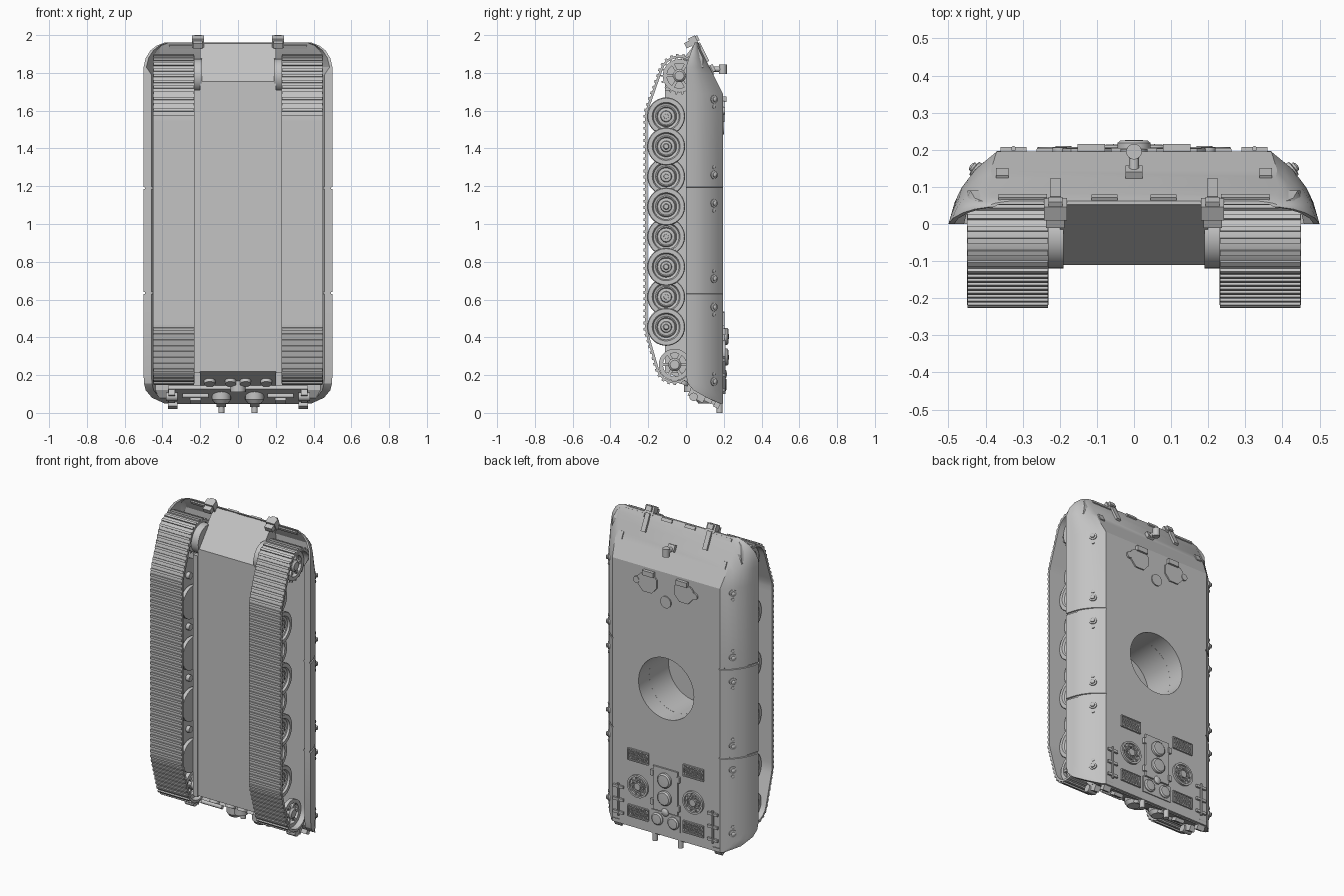
import bpy, bmesh, math
from mathutils import Vector, Matrix, Euler, geometry

if "Cube" in bpy.data.objects:
    bpy.data.objects.remove(bpy.data.objects["Cube"])

mat = bpy.data.materials.new("plain_grey")
mat.use_nodes = True
GREY = (0.55, 0.55, 0.55, 1)
mat.diffuse_color = GREY
mat.node_tree.nodes["Principled BSDF"].inputs["Base Color"].default_value = GREY

X, Y, Z = Vector((1, 0, 0)), Vector((0, 1, 0)), Vector((0, 0, 1))


def smooth(ob, angle):
    bpy.ops.object.select_all(action='DESELECT')
    ob.select_set(True)
    bpy.context.view_layer.objects.active = ob
    bpy.ops.object.shade_smooth_by_angle(angle=math.radians(angle))


def finish(bm, name, angle=35):
    bmesh.ops.recalc_face_normals(bm, faces=bm.faces)
    me = bpy.data.meshes.new(name)
    bm.to_mesh(me)
    bm.free()
    ob = bpy.data.objects.new(name, me)
    bpy.context.collection.objects.link(ob)
    me.materials.append(mat)
    if angle:
        smooth(ob, angle)
    return ob


def box(bm, c, size, tilt=0, spin=0):
    m = Matrix.LocRotScale(Vector(c), Euler((tilt, spin, 0)), Vector(size))
    bmesh.ops.create_cube(bm, size=1, matrix=m)


def lathe(bm, c, axis, profile, n=32):
    """Revolve (radius, height) points about an axis through c."""
    q = axis.to_track_quat('Z', 'Y')
    rings = []
    for r, h in profile:
        if r == 0:
            rings.append([bm.verts.new(Vector(c) + q @ Vector((0, 0, h)))] * n)
        else:
            rings.append([bm.verts.new(Vector(c) + q @ Vector((
                r * math.cos(math.tau * i / n), r * math.sin(math.tau * i / n), h))) for i in range(n)])
    for a, b in zip(rings, rings[1:]):
        for i in range(n):
            j = (i + 1) % n
            vs = list(dict.fromkeys((a[i], a[j], b[j], b[i])))
            if len(vs) > 2:
                bm.faces.new(vs)


def cyl(bm, c, axis, r, lo, hi, n=24):
    lathe(bm, c, axis, [(0, lo), (r, lo), (r, hi), (0, hi)], n)


def ring(bm, c, axis, r0, r1, h, n=32):
    lathe(bm, c, axis, [(r0, -h), (r1, -h), (r1, h), (r0, h), (r0, -h)], n)


def prism(bm, pts, lo, hi, place):
    a = [bm.verts.new(place(p, q, lo)) for p, q in pts]
    b = [bm.verts.new(place(p, q, hi)) for p, q in pts]
    bm.faces.new(a)
    bm.faces.new(b[::-1])
    for i in range(len(a)):
        j = (i + 1) % len(a)
        bm.faces.new((a[i], a[j], b[j], b[i]))


# upper hull: one side curve, lofted along z and trimmed at nose and tail
CURVE = [(0, .5), (.06, .483), (.1, .463), (.15, .425), (.195, .37)]


def half_width(y):
    for (y0, x0), (y1, x1) in zip(CURVE, CURVE[1:]):
        if y <= y1:
            return x0 + (x1 - x0) * (y - y0) / (y1 - y0)
    return CURVE[-1][1]


sections = [(.05, .195, .18, 1), (.08, .195, .11, 1), (.12, .195, .04, 1),
            (.155, .195, .01, 1), (.2, .195, 0, 1)]
for seam in (.635, 1.19):
    sections += [(seam - .006, .195, 0, 1), (seam - .004, .195, 0, .985),
                 (seam + .004, .195, 0, .985), (seam + .006, .195, 0, 1)]
sections += [(1.69, .195, 0, 1), (1.79, .145, 0, 1), (1.83, .125, 0, 1), (1.88, .1, .015, .985),
             (1.92, .08, .03, .94), (1.945, .07, .04, .88), (1.96, .062, .046, .8)]
bm = bmesh.new()
loops = []
for z, t, b, s in sections:
    f = min(max(.09, b + .003), t - .01)
    lip = .042 if z < 1.8 else .015
    soft = .14 * min(max((z - 1.69) / .14, 0), 1)
    half = []
    for k in range(9):
        y = t + (b - t) * k / 8
        half.append((half_width(y) * s * (1 - soft * (1 - k / 8) ** 3), y))
    half += [(half_width(b) * s - lip, b), (half_width(f) * s - max(lip - .01, .02), f)]
    outline = half + [(-x, y) for x, y in reversed(half)]
    loops.append([bm.verts.new((x, y, z)) for x, y in outline])
for a, b in zip(loops, loops[1:]):
    for i in range(len(a)):
        j = (i + 1) % len(a)
        bm.faces.new((a[i], a[j], b[j], b[i]))
bm.faces.new(loops[0])
bm.faces.new(loops[-1])
upper_hull = finish(bm, "upper_hull", 0)

# lower hull tub
bm = bmesh.new()
side = [(-.11, .22), (-.11, 1.755), (.05, 1.955), (.062, 1.94), (.0895, 1.86), (.0895, .12)]
prism(bm, side, -.2, .2, lambda y, z, x: Vector((x, y, z)))
tub = finish(bm, "lower_hull", 0)

# turret ring opening
bm = bmesh.new()
cyl(bm, (0, 0, .97), Y, .19, -.1, .3, 64)
cutter = finish(bm, "ring_cutter", 0)
cutter.hide_render = True
for ob in (upper_hull, tub):
    mod = ob.modifiers.new("ring_opening", 'BOOLEAN')
    mod.operation, mod.solver, mod.object = 'DIFFERENCE', 'EXACT', cutter
    bpy.context.view_layer.objects.active = ob
    bpy.ops.object.modifier_apply(modifier=mod.name)
    smooth(ob, 25)
bpy.data.objects.remove(cutter)

bm = bmesh.new()
for s in (-1, 1):
    box(bm, (s * .2165, -.005, .96), (.032, .21, 1.5))
    cyl(bm, (s * .215, -.03, 1.785), X, .09, -.025, .025, 32)
finish(bm, "side_walls_and_final_drives")

# track path: tight loop around the end wheels
IDLER, SPROCKET = (-.06, .255), (-.035, 1.785)
WHEEL_Z = [.455 + .1593 * i for i in range(8)]
cloud = []
for (cy, cz), r in ((IDLER, .1), (SPROCKET, .108), ((-.105, WHEEL_Z[0]), .113), ((-.105, WHEEL_Z[7]), .113)):
    for i in range(64):
        a = math.tau * i / 64
        cloud.append(Vector((cy + r * math.cos(a), cz + r * math.sin(a))))
hull = [cloud[i] for i in geometry.convex_hull_2d(cloud)]
lengths = [(hull[(i + 1) % len(hull)] - p).length for i, p in enumerate(hull)]
LINKS = 116


def along(d):
    d %= sum(lengths)
    for i, seg in enumerate(lengths):
        if d <= seg:
            return hull[i].lerp(hull[(i + 1) % len(hull)], d / seg)
        d -= seg
    return hull[0]


step = sum(lengths) / LINKS
mid = sum(hull, Vector((0, 0))) / len(hull)
path = []
for i in range(LINKS):
    p = along(i * step)
    t = (along((i + .5) * step) - along((i - .5) * step)).normalized()
    n = Vector((t.y, -t.x))
    path.append((p, t, n if n.dot(p - mid) > 0 else -n))

wheel = [(0, .022), (.012, .022), (.016, .014), (.027, .012), (.03, .002), (.045, 0), (.05, .006),
         (.056, -.002), (.068, .002), (.074, .014), (.096, .014), (.1, .01), (.1, -.012), (.07, -.014), (0, -.014)]
for s, label in ((-1, "right"), (1, "left")):
    bm = bmesh.new()
    strips = []
    for p, t, n in path:
        q = p - n * .013
        strips.append([bm.verts.new((s * x, v.x, v.y)) for x, v in ((.23, p), (.45, p), (.45, q), (.23, q))])
        c = p + n * .003
        box(bm, (s * .34, c.x, c.y), (.216, .014, .009), math.atan2(t.y, t.x))
    for i, a in enumerate(strips):
        b = strips[(i + 1) % LINKS]
        for k in range(4):
            bm.faces.new((a[k], a[(k + 1) % 4], b[(k + 1) % 4], b[k]))
    finish(bm, label + "_track", 25)

    # interleaved road wheels, set in from the track edge
    bm = bmesh.new()
    for i, z in enumerate(WHEEL_Z):
        for x in ((.365, .25) if i % 2 == 0 else (.33, .287)):
            lathe(bm, (s * x, -.105, z), X * s, wheel, 36)
        cyl(bm, (s * .3, -.105, z), X * s, .02, -.05, .05, 12)
    finish(bm, label + "_road_wheels")

    # spoked end wheels, the front pair toothed
    bm = bmesh.new()
    for (cy, cz), r in ((IDLER, .084), (SPROCKET, .088)):
        for x in (.275, .405):
            ring(bm, (s * x, cy, cz), X, r - .022, r, .012, 36)
            lathe(bm, (s * x, cy, cz), X * s, [(0, -.015), (.034, -.015), (.034, .012), (.024, .022), (0, .022)])
            for k in range(6):
                a = math.tau * k / 6
                box(bm, (s * x, cy + .045 * math.cos(a), cz + .045 * math.sin(a)), (.016, .06, .016), a)
            if cz > 1:
                for k in range(18):
                    a = math.tau * k / 18
                    box(bm, (s * x, cy + r * math.cos(a), cz + r * math.sin(a)), (.014, .024, .01), a)
        cyl(bm, (s * .3, cy, cz), X * s, .03, -.06, .1)
    finish(bm, label + "_end_wheels")

    # skirt bolts
    bm = bmesh.new()
    out = Vector((s * .78, .62, 0))
    for z, dz in ((1.66, -.04), (1.26, .04), (1.11, -.04), (.71, .04), (.56, -.04), (.165, .04)):
        lathe(bm, (s * .427, .148, z), out, [(.022, -.005), (.022, .004), (.013, .006), (.013, .012), (.008, .016), (0, .017)], 16)
        lathe(bm, (s * .427, .148, z + dz), out, [(.01, -.005), (.01, .003), (0, .007)], 12)
    finish(bm, label + "_skirt_bolts")

# nose fittings: tow hooks, straps, edge plates, lamp
bm = bmesh.new()
SLOPE = math.atan2(.5, 1)
for s in (-1, 1):
    box(bm, (s * .212, .04, 1.965), (.062, .04, .055), SLOPE)
    box(bm, (s * .212, .052, 1.98), (.038, .03, .03), SLOPE)
    box(bm, (s * .212, .01, 1.95), (.05, .03, .03), SLOPE)
    box(bm, (s * .212, .092, 1.91), (.03, .014, .11), SLOPE)
    box(bm, (s * .355, .136, 1.812), (.034, .01, .045), SLOPE)
    box(bm, (s * .08, .062, 1.945), (.07, .03, .02), SLOPE)
    box(bm, (s * .3, .066, 1.94), (.13, .022, .02), SLOPE)
finish(bm, "tow_hooks_and_nose_plates")
bm = bmesh.new()
box(bm, (0, .14, 1.825), (.045, .02, .04), SLOPE)
cyl(bm, (0, .12, 1.82), Y, .014, 0, .07, 12)
cyl(bm, (0, .195, 1.82), Z, .021, -.025, .025)
finish(bm, "nose_lamp")

# crew hatches and vent
bm = bmesh.new()
lid = [(-.065, .03), (-.045, .05), (.045, .05), (.065, .03), (.075, -.01), (.03, -.06), (-.03, -.06), (-.065, -.02)]
for s in (-1, 1):
    prism(bm, [(s * .125 + s * x, 1.6 + z) for x, z in lid], .19, .203, lambda x, z, y: Vector((x, y, z)))
    box(bm, (s * .115, .203, 1.66), (.075, .024, .03))
    cyl(bm, (s * .2, .19, 1.6), Y, .02, 0, .016)
cyl(bm, (0, .19, 1.51), Y, .036, 0, .012, 32)
finish(bm, "crew_hatches_and_vent")

# engine deck: centre plate, caps, fans, grilles
bm = bmesh.new()
box(bm, (0, .195, .34), (.17, .02, .27))
box(bm, (0, .194, .15), (.2, .014, .1))
for x, z, r, y in ((0, .405, .045, .2), (0, .295, .045, .2), (.055, .15, .038, .188), (-.055, .15, .038, .188), (0, .205, .024, .19)):
    lathe(bm, (x, y, z), Y, [(r, 0), (r, .018), (r - .008, .025), (0, .027)])
for s in (-1, 1):
    for z in (.25, .43):
        box(bm, (s * .09, .2, z), (.02, .02, .035))
    c = (s * .19, .198, .315)
    ring(bm, c, Y, .058, .07, .01)
    ring(bm, c, Y, .036, .042, .006)
    cyl(bm, c, Y, .022, -.005, .012)
    for k in range(10):
        a = math.tau * k / 10
        box(bm, (c[0] + .04 * math.cos(a), .198, c[2] + .04 * math.sin(a)), (.045, .008, .006), 0, -a)
    for z in (.5, .15):
        for d in (-1, 1):
            box(bm, (s * .19, .198, z + d * .034), (.14, .014, .006))
            box(bm, (s * .19 + d * .068, .198, z), (.006, .014, .07))
            for k in range(7):
                box(bm, (s * .19 + (k - 3) * .0175, .198, z), (.005, .008, .076), 0, d * .5)
    # tool rods along the deck edge
    cyl(bm, (s * .325, .203, .2), Z, .007, -.1, .1, 10)
    for z in (.12, .2, .28):
        box(bm, (s * .325, .199, z), (.07, .016, .016))
finish(bm, "engine_deck")

# tail plate with exhausts, brackets and hooks
bm = bmesh.new()
TAIL = math.atan2(-.08, .155)
box(bm, (0, .105, .095), (.74, .175, .02), TAIL)
box(bm, (0, -.005, .185), (.38, .2, .03), TAIL)
for s in (-1, 1):
    x = s * .088
    lathe(bm, (x, .1, .085), Z, [(0, -.035), (.035, -.035), (.05, -.015), (.05, .03), (.035, .05)], 20)
    box(bm, (x, .14, .065), (.05, .08, .035), TAIL)
    cyl(bm, (x, .178, .05), Z, .016, -.05, .05, 16)
    box(bm, (s * .35, .06, .095), (.035, .09, .05), TAIL)
    cyl(bm, (s * .35, .04, .085), X, .022, -.03, .03, 16)
    box(bm, (s * .345, .17, .055), (.05, .03, .06), TAIL)
    cyl(bm, (s * .225, .07, .09), X, .012, -.07, .07, 12)
    box(bm, (s * .225, .12, .07), (.06, .04, .03), TAIL)
    for dx in (.04, .15):
        cyl(bm, (s * dx, -.01, .17), Vector((0, .46, .89)), .03, -.02, .02, 16)
cyl(bm, (0, .03, .14), Z, .04, -.03, .03)
finish(bm, "tail_fittings")
